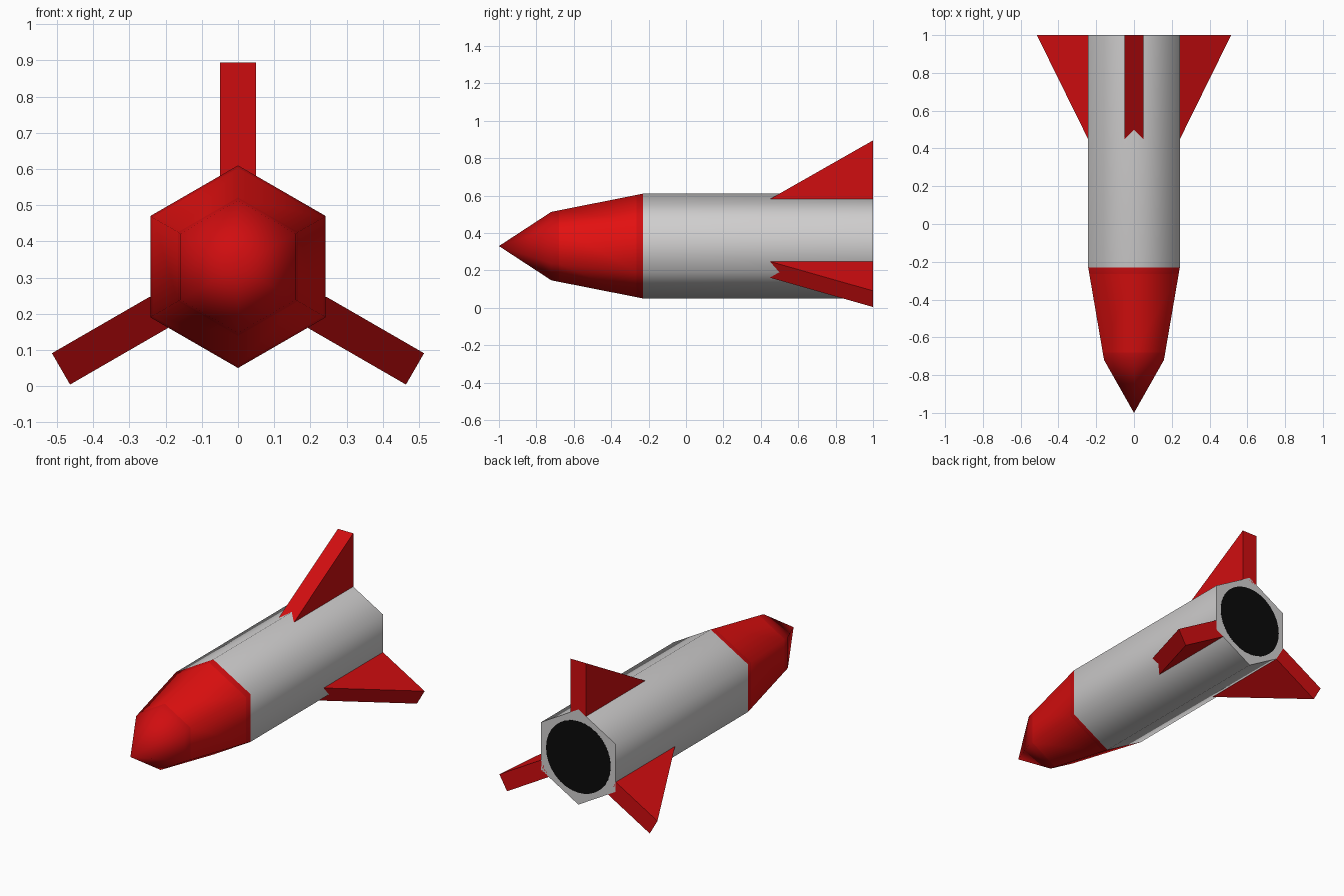
import bpy, bmesh, math
from mathutils import Vector

if "Cube" in bpy.data.objects:
    bpy.data.objects.remove(bpy.data.objects["Cube"])

AXIS_Z = 0.33


def material(name, rgb):
    m = bpy.data.materials.new(name)
    m.diffuse_color = (*rgb, 1)
    m.use_nodes = True
    m.node_tree.nodes["Principled BSDF"].inputs["Base Color"].default_value = m.diffuse_color
    return m


hull_grey = material("hull grey", (0.62, 0.61, 0.61))
bright_red = material("bright red", (0.76, 0.005, 0.005))
deep_red = material("deep red", (0.63, 0.004, 0.005))
black = material("nozzle black", (0.003, 0.003, 0.003))


def ring_point(radius, angle, y):
    """Point around the rocket axis, angle measured from straight up."""
    return Vector((radius * math.sin(angle), y, AXIS_Z + radius * math.cos(angle)))


def finish(name, bm, mats):
    bmesh.ops.recalc_face_normals(bm, faces=bm.faces)
    me = bpy.data.meshes.new(name)
    bm.to_mesh(me)
    bm.free()
    ob = bpy.data.objects.new(name, me)
    bpy.context.collection.objects.link(ob)
    for m in mats:
        me.materials.append(m)
    return ob


def lathe(name, profile, mats, sides=6):
    """Rings of (y, radius, material of the band behind); radius 0 makes a tip."""
    bm = bmesh.new()
    prev = None
    for y, r, mat in profile:
        count = sides if r else 1
        ring = [bm.verts.new(ring_point(r, math.tau * i / sides, y)) for i in range(count)]
        if prev:
            for i in range(sides):
                j = (i + 1) % sides
                a = [prev[0]] if len(prev) == 1 else [prev[i], prev[j]]
                bm.faces.new(a + [ring[j], ring[i]]).material_index = band
        prev, band = ring, mat
    bm.faces.new(prev).material_index = band
    ob = finish(name, bm, mats)
    bpy.context.view_layer.objects.active = ob
    ob.select_set(True)
    bpy.ops.object.shade_smooth_by_angle(angle=math.radians(65))
    ob.select_set(False)
    return ob


# Hexagonal hull with the two-tone nose
lathe("hull", [(-1.0, 0, 1), (-0.72, 0.183, 1), (-0.68, 0.191, 2),
               (-0.265, 0.273, 1), (-0.23, 0.28, 0), (1.0, 0.28, 0)],
      [hull_grey, deep_red, bright_red])

# Dark round nozzle plate on the tail
lathe("nozzle", [(0.997, 0.21, 0), (1.001, 0.21, 0)], [black], sides=32)

# Three wedge fins
for k in range(3):
    a = math.tau * k / 3
    side = Vector((math.cos(a), 0, -math.sin(a))) * 0.05
    bm = bmesh.new()
    tri = [(0.252, 0.45), (0.565, 1.0), (0.252, 1.0)]
    left, right = [[bm.verts.new(ring_point(r, a, y) + s * side) for r, y in tri]
                   for s in (-1, 1)]
    bm.faces.new(left)
    bm.faces.new(right)
    for i in range(3):
        j = (i + 1) % 3
        bm.faces.new([left[i], left[j], right[j], right[i]])
    finish(f"fin_{k + 1}", bm, [deep_red])
